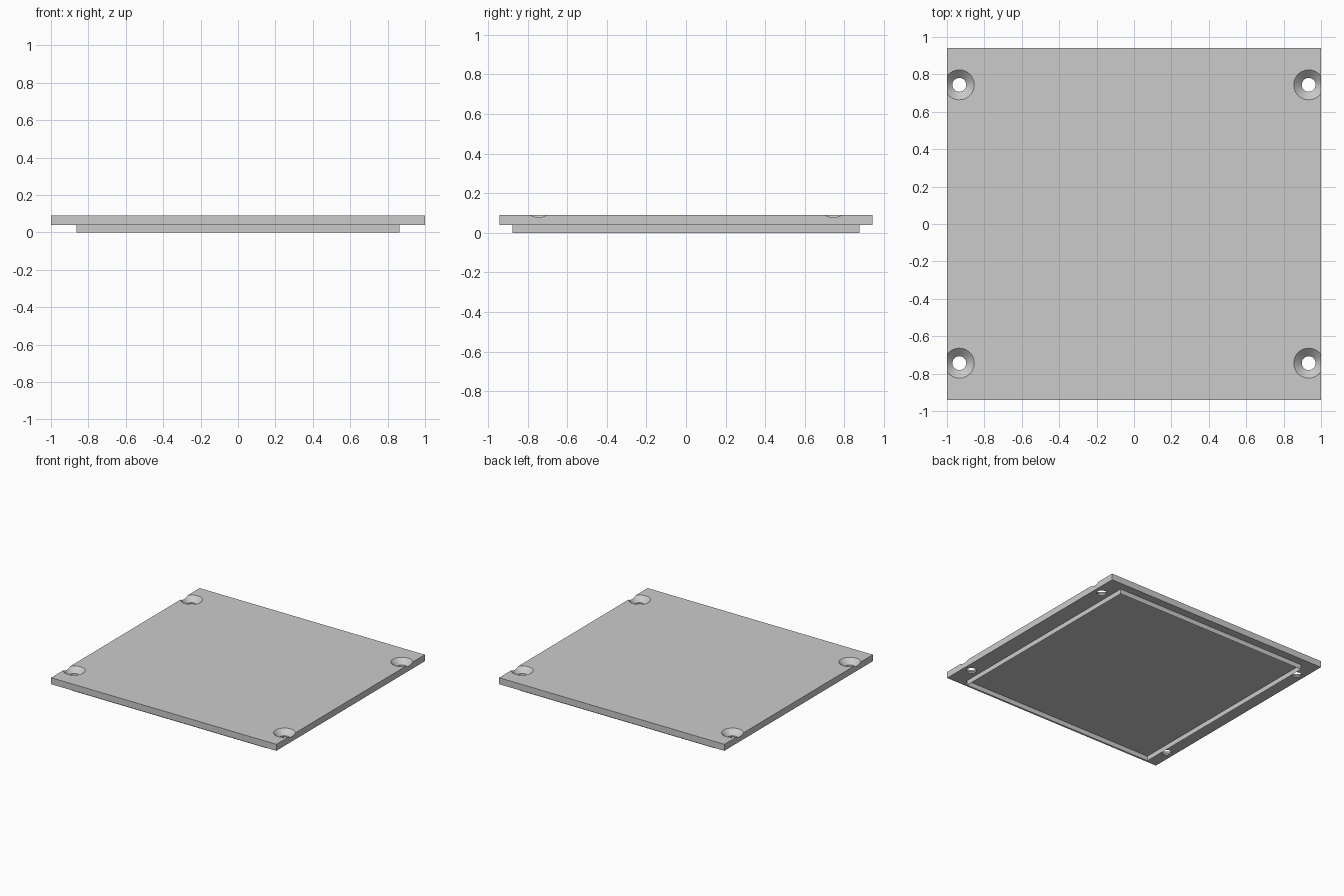
import bpy
import bmesh
from mathutils import Matrix

default_cube = bpy.data.objects.get("Cube")
if default_cube:
    bpy.data.objects.remove(default_cube, do_unlink=True)

# Overall dimensions
HALF_X, HALF_Y = 1.0, 0.942
PLATE_BOTTOM, PLATE_TOP = 0.039, 0.091
RIM_X, RIM_Y, RIM_WALL = 0.864, 0.877, 0.027
HOLE_X, HOLE_Y = 0.934, 0.744
HOLE_R, SINK_R, SINK_DEPTH = 0.037, 0.08, 0.041
SEGMENTS = 48

grey = bpy.data.materials.new("plain grey")
grey.use_nodes = True
colour = (0.6, 0.6, 0.6, 1.0)
grey.diffuse_color = colour
grey.node_tree.nodes["Principled BSDF"].inputs["Base Color"].default_value = colour


def make_object(name, bm):
    bmesh.ops.recalc_face_normals(bm, faces=bm.faces)
    mesh = bpy.data.meshes.new(name)
    bm.to_mesh(mesh)
    bm.free()
    mesh.materials.append(grey)
    obj = bpy.data.objects.new(name, mesh)
    bpy.context.collection.objects.link(obj)
    return obj


def rectangle(bm, half_x, half_y, z):
    corners = [(-half_x, -half_y), (half_x, -half_y), (half_x, half_y), (-half_x, half_y)]
    return bm.faces.new([bm.verts.new((x, y, z)) for x, y in corners])


def extrude_up(bm, faces, height):
    result = bmesh.ops.extrude_face_region(bm, geom=faces, use_keep_orig=True)
    verts = [g for g in result["geom"] if isinstance(g, bmesh.types.BMVert)]
    bmesh.ops.translate(bm, verts=verts, vec=(0, 0, height))


# Flat cover plate
bm = bmesh.new()
extrude_up(bm, [rectangle(bm, HALF_X, HALF_Y, PLATE_BOTTOM)], PLATE_TOP - PLATE_BOTTOM)
plate = make_object("cover_plate", bm)

# Countersunk screw holes: a revolved profile at each corner
margin = 0.02
slope = (SINK_R - HOLE_R) / SINK_DEPTH
profile = [
    (0, PLATE_BOTTOM - margin),
    (HOLE_R, PLATE_BOTTOM - margin),
    (HOLE_R, PLATE_TOP - SINK_DEPTH),
    (SINK_R + margin * slope, PLATE_TOP + margin),
    (0, PLATE_TOP + margin),
]
bm = bmesh.new()
for sx in (-1, 1):
    for sy in (-1, 1):
        place = Matrix.Translation((sx * HOLE_X, sy * HOLE_Y, 0))
        verts = [bm.verts.new(place @ Matrix.Translation((r, 0, z)).translation) for r, z in profile]
        edges = [bm.edges.new(pair) for pair in zip(verts, verts[1:])]
        bmesh.ops.spin(bm, geom=verts + edges, cent=place.translation, axis=(0, 0, 1),
                       angle=6.283185307, steps=SEGMENTS)
bmesh.ops.remove_doubles(bm, verts=bm.verts, dist=0.0001)
cutter = make_object("screw_hole_cutter", bm)
cutter.hide_render = True

cut = plate.modifiers.new("screw holes", "BOOLEAN")
cut.operation = "DIFFERENCE"
cut.solver = "EXACT"
cut.object = cutter
bpy.ops.object.select_all(action="DESELECT")
bpy.context.view_layer.objects.active = plate
plate.select_set(True)
bpy.ops.object.modifier_apply(modifier=cut.name)
bpy.data.objects.remove(cutter, do_unlink=True)
bpy.ops.object.shade_smooth_by_angle(angle=0.5)

# Thin locating rim on the underside
bm = bmesh.new()
inner = rectangle(bm, RIM_X, RIM_Y, 0)
walls = bmesh.ops.inset_region(bm, faces=[inner], thickness=RIM_WALL, use_even_offset=True,
                               use_boundary=True)["faces"]
bmesh.ops.delete(bm, geom=[inner], context="FACES_ONLY")
extrude_up(bm, walls, PLATE_BOTTOM)
make_object("locating_rim", bm)
